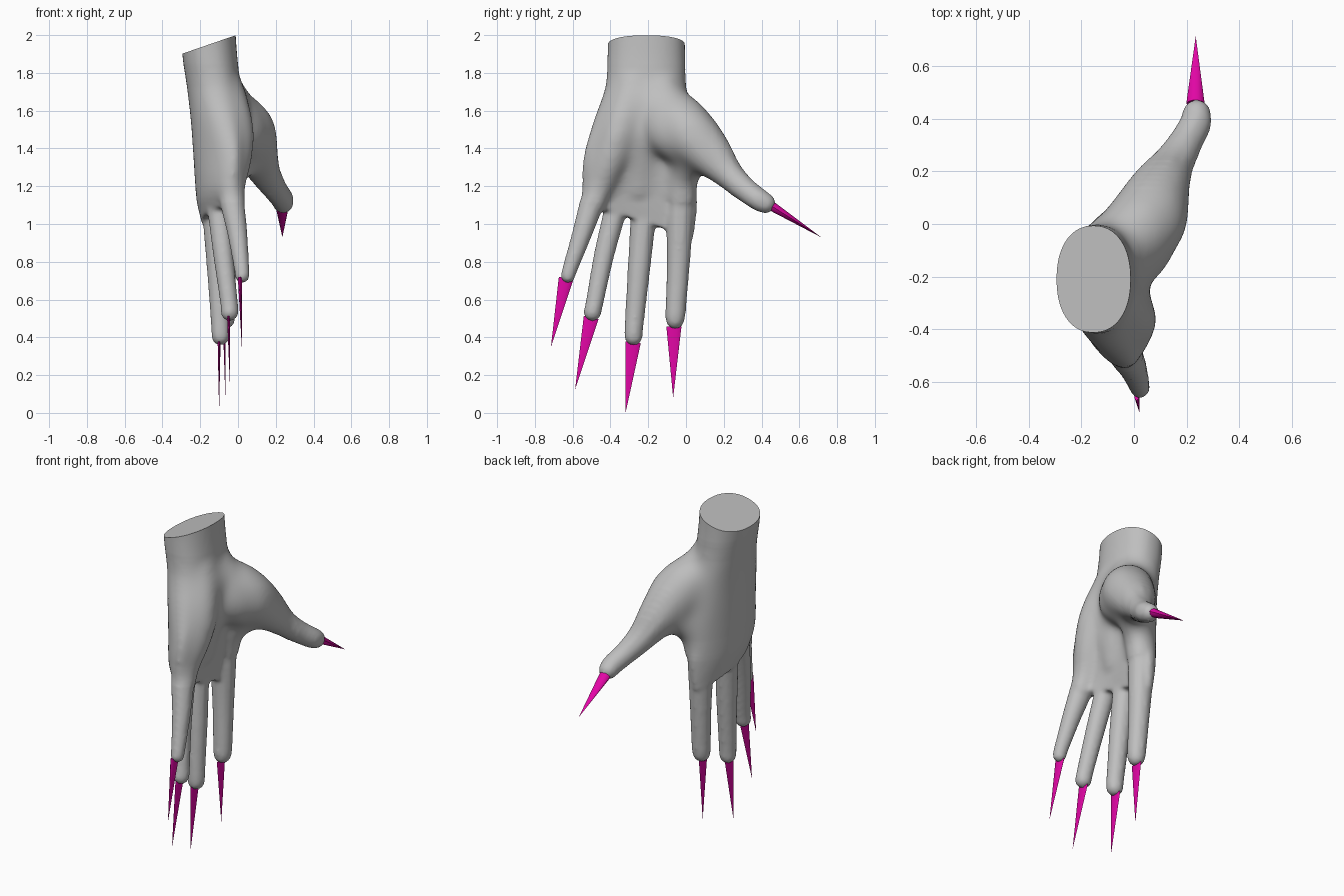
import bpy, bmesh, math
from mathutils import Vector, Matrix

if "Cube" in bpy.data.objects:
    bpy.data.objects.remove(bpy.data.objects["Cube"])


def material(name, rgb):
    m = bpy.data.materials.new(name)
    m.diffuse_color = (*rgb, 1)
    m.use_nodes = True
    m.node_tree.nodes["Principled BSDF"].inputs["Base Color"].default_value = m.diffuse_color
    return m


skin = material("grey skin", (0.52, 0.52, 0.52))
pink = material("magenta nail", (0.76, 0.002, 0.38))


def add_object(name, bm, mat):
    me = bpy.data.meshes.new(name)
    bm.to_mesh(me)
    bm.free()
    me.materials.append(mat)
    ob = bpy.data.objects.new(name, me)
    bpy.context.collection.objects.link(ob)
    return ob


def spline(pts, steps):
    """Catmull-Rom samples through tuples of any length."""
    p = [Vector(q) for q in pts]
    p = [p[0] * 2 - p[1]] + p + [p[-1] * 2 - p[-2]]
    out = []
    for i in range(1, len(p) - 2):
        a, b, c, d = p[i - 1:i + 3]
        for k in range(steps):
            t = k / steps
            out.append(0.5 * (2 * b + (c - a) * t + (2 * a - 5 * b + 4 * c - d) * t * t
                              + (3 * b - a - 3 * c + d) * t ** 3))
    return out + [p[-2]]


def digit(bm, pts):
    """Rounded volume from (x, y, z, radius) stations."""
    for s in spline(pts, 14):
        bmesh.ops.create_icosphere(bm, subdivisions=2, radius=s[3] + 0.006,
                                   matrix=Matrix.Translation(s[:3]))


def palm(bm, sections, n=40):
    """Arched loft: z, y min, y max, x centre, x radius, bend little side, bend index side, slope."""
    rings = []
    for z, y0, y1, xc, rx, b0, b1, slope in spline(sections, 6):
        yc, ry, ring = (y0 + y1) / 2, (y1 - y0) / 2, []
        for i in range(n):
            a = 2 * math.pi * i / n
            e = 0.9
            cy = math.copysign(abs(math.cos(a)) ** e, math.cos(a))
            cx = math.copysign(abs(math.sin(a)) ** e, math.sin(a))
            bend = (b0 if cy < 0 else b1) * cy * cy
            ring.append(bm.verts.new((xc + rx * cx + bend, yc + ry * cy, z + slope * ry * cy)))
        rings.append(ring)
    for r, s in zip(rings, rings[1:]):
        for i in range(n):
            bm.faces.new((r[i], r[(i + 1) % n], s[(i + 1) % n], s[i]))
    bm.faces.new(rings[0])
    bm.faces.new(rings[-1][::-1])


bm = bmesh.new()
# palm and wrist
palm(bm, [
    (2.12, -0.415, -0.005, -0.165, 0.145, 0, 0, 0),
    (1.90, -0.415, -0.005, -0.150, 0.145, 0, 0, 0),
    (1.73, -0.430, 0.005, -0.130, 0.143, 0.01, 0, 0),
    (1.55, -0.495, 0.03, -0.115, 0.137, 0.05, 0.02, 0),
    (1.35, -0.550, 0.06, -0.125, 0.113, 0.11, 0.05, -0.05),
    (1.15, -0.560, 0.058, -0.130, 0.093, 0.10, 0.05, -0.2),
    (1.015, -0.520, 0.04, -0.125, 0.068, 0.10, 0.04, -0.32),
])
# outer heel of the palm, running into the little finger
digit(bm, [(-0.06, -0.28, 1.72, .09), (-0.015, -0.345, 1.52, .100), (-0.01, -0.40, 1.35, .088),
           (-0.03, -0.46, 1.20, .070), (-0.03, -0.490, 1.11, .062)])
# middle of the palm
digit(bm, [(-0.05, -0.22, 1.65, .105), (-0.06, -0.24, 1.42, .10), (-0.09, -0.25, 1.20, .08)])
# thumb mound and web toward the index finger
digit(bm, [(-0.05, -0.12, 1.70, .09), (0.02, -0.10, 1.50, .125), (0.03, 0.03, 1.38, .105),
           (-0.04, -0.012, 1.26, .082), (-0.07, -0.025, 1.15, .078)])
# four fingers
digit(bm, [(-0.05, -0.465, 1.25, .06), (-0.03, -0.500, 1.11, .060), (-0.003, -0.55, 0.95, .049),
           (0.020, -0.615, 0.76, .036), (0.022, -0.625, 0.725, .034)])
digit(bm, [(-0.12, -0.34, 1.22, .06), (-0.10, -0.380, 1.05, .056), (-0.077, -0.435, 0.83, .050),
           (-0.047, -0.485, 0.58, .043), (-0.044, -0.495, 0.533, .043)])
digit(bm, [(-0.125, -0.20, 1.22, .07), (-0.120, -0.225, 1.03, .064), (-0.105, -0.25, 0.75, .056),
           (-0.093, -0.275, 0.46, .046), (-0.092, -0.278, 0.405, .044)])
digit(bm, [(-0.08, -0.025, 1.22, .075), (-0.078, -0.033, 1.03, .069), (-0.073, -0.04, 0.80, .058),
           (-0.066, -0.055, 0.54, .050), (-0.066, -0.058, 0.493, .045)])
# thumb
digit(bm, [(-0.07, -0.10, 1.63, .115), (0.035, -0.01, 1.51, .155), (0.087, 0.10, 1.395, .128),
           (0.14, 0.21, 1.275, .082), (0.19, 0.30, 1.193, .062), (0.233, 0.38, 1.133, .056),
           (0.239, 0.420, 1.110, .050)])
bmesh.ops.recalc_face_normals(bm, faces=bm.faces)
raw = add_object("hand_raw", bm, skin)

# fuse the volumes into one smooth skin
rm = raw.modifiers.new("fuse", 'REMESH')
rm.mode = 'VOXEL'
rm.voxel_size = 0.011
sm = raw.modifiers.new("soften", 'SMOOTH')
sm.factor = 0.5
sm.iterations = 10
bpy.context.view_layer.update()
fused = raw.evaluated_get(bpy.context.evaluated_depsgraph_get())
bm = bmesh.new()
bm.from_mesh(fused.to_mesh())
fused.to_mesh_clear()
bpy.data.objects.remove(raw)

# melt the palm creases, in nested zones so that the effect fades out
for k in range(6):
    f = 0.02 * k
    zone = [v for v in bm.verts if 1.12 + f < v.co.z < 1.84 - f and v.co.y < 0.24 - f]
    for _ in range(12):
        bmesh.ops.smooth_vert(bm, verts=zone, factor=0.5,
                              use_axis_x=True, use_axis_y=True, use_axis_z=True)

# slanted flat cut across the wrist
cut = bmesh.ops.bisect_plane(bm, geom=bm.verts[:] + bm.edges[:] + bm.faces[:], dist=1e-5,
                             plane_co=(-0.01, 0, 2.0), plane_no=(-0.1, 0, 0.29), clear_outer=True)
rim = [g for g in cut["geom_cut"] if isinstance(g, bmesh.types.BMEdge)]
bmesh.ops.holes_fill(bm, edges=rim, sides=0)
for f in bm.faces:
    f.material_index = 0
hand = add_object("hand", bm, skin)
parts = [hand]


def nail(name, base, tip, wide_axis, half_w, half_t):
    """Long flattened spike."""
    base, tip, w = Vector(base), Vector(tip), Vector(wide_axis)
    d = (tip - base).normalized()
    w = (w - d * w.dot(d)).normalized()
    t = d.cross(w)
    b = bmesh.new()
    ring = [b.verts.new(base + w * half_w * math.cos(a) + t * half_t * math.sin(a))
            for a in (math.pi * i / 5 for i in range(10))]
    apex = b.verts.new(tip)
    for i in range(10):
        b.faces.new((ring[i], ring[(i + 1) % 10], apex))
    b.faces.new(ring[::-1])
    bmesh.ops.recalc_face_normals(b, faces=b.faces)
    parts.append(add_object(name, b, pink))


# pointed nails
Y, X = (0, 1, 0), (1, 0, 0)
nail("little_nail", (0.010, -0.635, 0.712), (0.02, -0.715, 0.35), Y, 0.039, 0.011)
nail("ring_nail", (-0.050, -0.502, 0.505), (-0.042, -0.587, 0.125), Y, 0.040, 0.008)
nail("middle_nail", (-0.100, -0.280, 0.375), (-0.10, -0.32, 0.0), Y, 0.041, 0.008)
nail("index_nail", (-0.072, -0.064, 0.458), (-0.067, -0.068, 0.08), Y, 0.040, 0.008)
nail("thumb_nail", (0.234, 0.458, 1.092), (0.235, 0.715, 0.93), X, 0.035, 0.026)

# smooth shading with crisp cut edges
bpy.ops.object.select_all(action='DESELECT')
for ob in parts:
    ob.select_set(True)
bpy.context.view_layer.objects.active = hand
bpy.ops.object.shade_smooth_by_angle(angle=math.radians(40))
